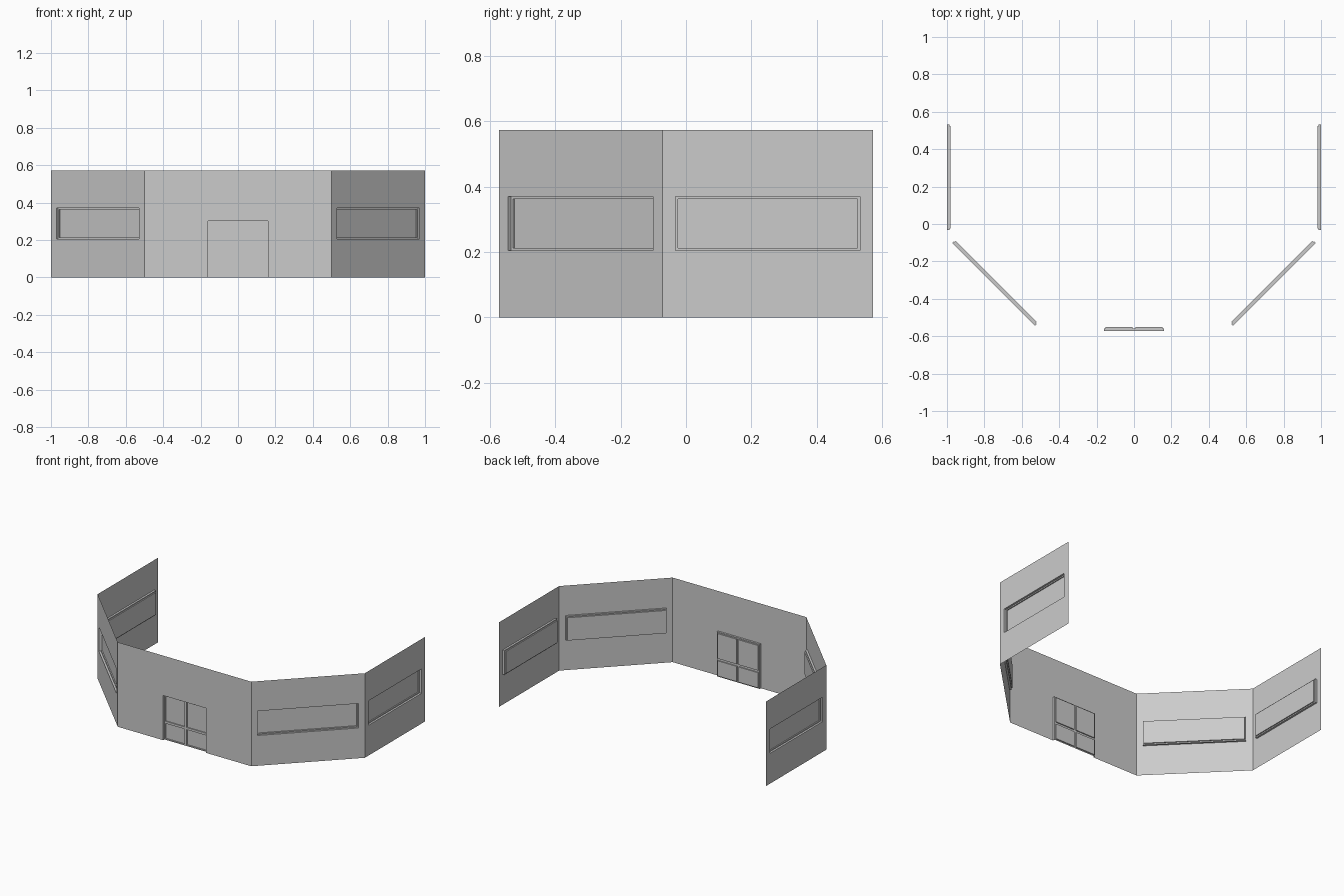
import bpy
from mathutils import Vector

if "Cube" in bpy.data.objects:
    bpy.data.objects.remove(bpy.data.objects["Cube"])

H, Y = 0.572, 0.572          # wall height, half depth
UP = Vector((0, 0, 1))


def build(name, start, end, quads, mirror=False):
    """Make an object from quads given as (along, height, inward depth) on a wall line."""
    a, b = Vector((*start, 0)), Vector((*end, 0))
    u = (b - a).normalized()
    n = UP.cross(u)                       # points into the room
    verts, faces = [], []
    for q in quads:
        faces.append(range(len(verts), len(verts) + len(q)))
        verts += [a + u * p[0] + UP * p[1] + n * p[2] for p in q]
    me = bpy.data.meshes.new(name)
    me.from_pydata(verts, [], [list(f) for f in faces])
    ob = bpy.data.objects.new(name, me)
    bpy.context.collection.objects.link(ob)
    if mirror:
        ob.modifiers.new("Mirror", 'MIRROR').use_axis = (True, False, False)
    weld = ob.modifiers.new("Weld", 'WELD')
    weld.merge_threshold = 0.0005
    return ob


def corners(r, d):
    x0, z0, x1, z1 = r
    return [(x0, z0, d), (x1, z0, d), (x1, z1, d), (x0, z1, d)]


def ring(outer, d0, inner, d1, skip_bottom=False):
    o, i = corners(outer, d0), corners(inner, d1)
    return [[o[k], o[(k + 1) % 4], i[(k + 1) % 4], i[k]]
            for k in range(1 if skip_bottom else 0, 4)]


def inset(r, t):
    return (r[0] + t, r[1] + t, r[2] - t, r[3] - t)


def recess(r, d1, d2, t):
    """Border at depth d1, then a pane sunk to depth d2."""
    i = inset(r, t)
    return ring(r, d1, i, d1) + ring(i, d1, i, d2) + [corners(i, d2)]


# window walls, mirrored to the left
M, D1, D2, T = 0.04, 0.013, 0.02, 0.0075
for part, s, e in (("diagonal", (0.5, -Y), (1, -0.072)),
                   ("side", (1, -0.072), (1, Y))):
    L = (Vector(e) - Vector(s)).length
    win = (M, 0.205, L - M, 0.37)
    build(part + "_wall", s, e, ring((0, 0, L, H), 0, win, 0), True)
    build(part + "_window", s, e,
          ring(win, 0, win, D1) + recess(win, D1, D2, T), True)

# front wall with door opening
door = (0.34, 0, 0.66, 0.302)
s, e = (-0.5, -Y), (0.5, -Y)
build("front_wall", s, e, ring((0, 0, 1, H), 0, door, 0, True))

# door with four panels
quads = ring(door, 0, door, D1, True)
for x0, x1 in ((0.34, 0.5), (0.5, 0.66)):
    for z0, z1 in ((0, 0.118), (0.118, 0.302)):
        quads += recess((x0, z0, x1, z1), D1, D2, T)
build("door", s, e, quads)
